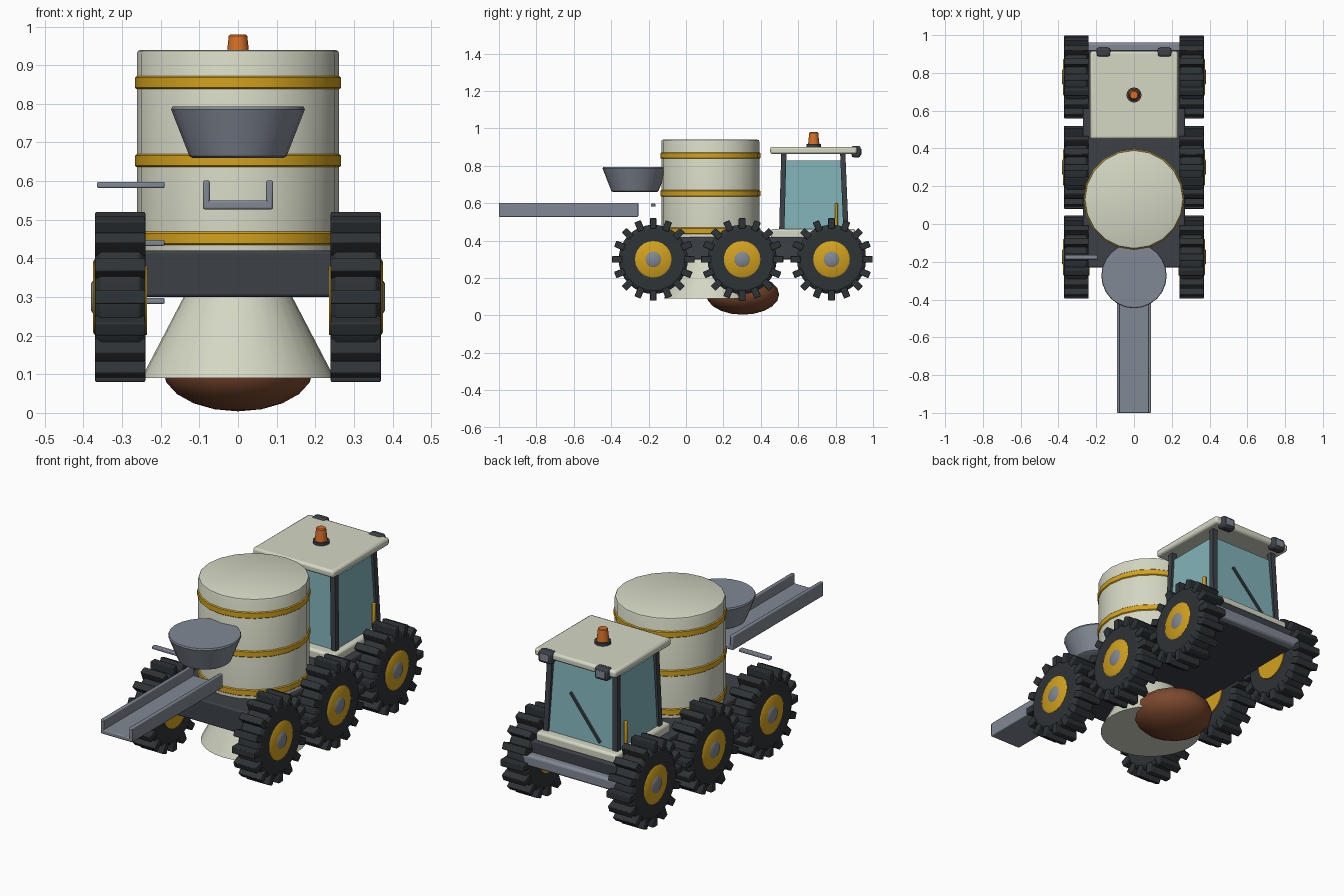
import bpy, bmesh, math
from mathutils import Matrix, Vector

if "Cube" in bpy.data.objects:
    bpy.data.objects.remove(bpy.data.objects["Cube"])


def mat(name, *rgb):
    m = bpy.data.materials.new(name)
    m.diffuse_color = (*rgb, 1)
    m.use_nodes = True
    m.node_tree.nodes["Principled BSDF"].inputs["Base Color"].default_value = m.diffuse_color
    return m


CREAM = mat("cream paint", 0.66, 0.68, 0.55)
YELLOW = mat("yellow paint", 0.65, 0.36, 0.012)
DARK = mat("dark frame", 0.045, 0.053, 0.063)
RUBBER = mat("black rubber", 0.027, 0.033, 0.037)
STEEL = mat("grey steel", 0.22, 0.25, 0.30)
GLASS = mat("blue glass", 0.22, 0.45, 0.49)
BROWN = mat("brown load", 0.20, 0.065, 0.027)
ORANGE = mat("orange lamp", 0.68, 0.16, 0.02)


def finish(bm, name, material, bevel=0.0, angle=35):
    bmesh.ops.recalc_face_normals(bm, faces=bm.faces)
    me = bpy.data.meshes.new(name)
    bm.to_mesh(me)
    bm.free()
    me.materials.append(material)
    ob = bpy.data.objects.new(name, me)
    bpy.context.collection.objects.link(ob)
    if bevel:
        b = ob.modifiers.new("bevel", 'BEVEL')
        b.width, b.segments, b.limit_method = bevel, 2, 'ANGLE'
    bpy.ops.object.select_all(action='DESELECT')
    ob.select_set(True)
    bpy.context.view_layer.objects.active = ob
    bpy.ops.object.shade_smooth_by_angle(angle=math.radians(angle))
    return ob


def add_box(bm, lo, hi, m=Matrix()):
    lo, hi = Vector(lo), Vector(hi)
    s = hi - lo
    bmesh.ops.create_cube(bm, size=1, matrix=m @ Matrix.Translation((lo + hi) / 2) @ Matrix.Diagonal((*s, 1)))


def box(name, material, lo, hi, bevel=0.005):
    bm = bmesh.new()
    add_box(bm, lo, hi)
    return finish(bm, name, material, bevel)


def add_lathe(bm, profile, n, m=Matrix()):
    """Closed solid turned about z from (radius, height) points."""
    rings = [[bm.verts.new(m @ Vector((r * math.cos(t), r * math.sin(t), z)))
              for t in (2 * math.pi * i / n for i in range(n))] for r, z in profile]
    for a, b in zip(rings, rings[1:]):
        for i in range(n):
            j = (i + 1) % n
            bm.faces.new((a[i], a[j], b[j], b[i]))
    bm.faces.new(rings[0])
    bm.faces.new(rings[-1])


def lathe(name, material, profile, n=20, loc=(0, 0, 0), m=Matrix()):
    bm = bmesh.new()
    add_lathe(bm, profile, n, Matrix.Translation(loc) @ m)
    return finish(bm, name, material)


def frustum(name, material, lo, hi):
    """Block between two (x0, x1, y0, y1, z) rectangles."""
    bm = bmesh.new()
    rings = [[bm.verts.new(p) for p in ((a, c, z), (b, c, z), (b, d, z), (a, d, z))]
             for a, b, c, d, z in (lo, hi)]
    for r in rings:
        bm.faces.new(r)
    for i in range(4):
        j = (i + 1) % 4
        bm.faces.new((rings[0][i], rings[0][j], rings[1][j], rings[1][i]))
    return finish(bm, name, material)


# Chassis and bumper
box("chassis", DARK, (-0.27, -0.23, 0.30), (0.27, 0.92, 0.42), 0.008)
box("bumper", STEEL, (-0.27, 0.91, 0.30), (0.27, 0.96, 0.36), 0.012)

# Six wheels: ribbed tyre, yellow rim, steel cap, turned about the x axis
for side, sname in ((1, "right"), (-1, "left")):
    turn = Matrix.Rotation(side * math.pi / 2, 4, 'Y')
    for y, pname in ((-0.175, "front"), (0.30, "middle"), (0.778, "rear")):
        place = Matrix.Translation((0, y, 0.30)) @ turn
        tag = f"{pname}_{sname}"
        bm = bmesh.new()
        add_lathe(bm, [(0.165, 0.24), (0.185, 0.255), (0.185, 0.355), (0.165, 0.37)], 32, place)
        for i in range(16):
            spin = Matrix.Rotation(i * math.pi / 8, 4, 'Z')
            add_box(bm, (0.165, -0.018, 0.24), (0.22, 0.018, 0.37), place @ spin)
        finish(bm, "tyre_" + tag, RUBBER, 0.004)
        lathe("rim_" + tag, YELLOW, [(0.098, 0.235), (0.098, 0.371), (0.09, 0.376)], 24, m=place)
        lathe("hub_cap_" + tag, STEEL, [(0.042, 0.37), (0.042, 0.376), (0.036, 0.38)], 16, m=place)

# Tank with three bands, flared skirt below
C = (0, 0.13, 0)
lathe("tank", CREAM, [(0.262, 0.40), (0.262, 0.93), (0.259, 0.937), (0.252, 0.94)], loc=C)
for k, z in enumerate((0.452, 0.653, 0.855)):
    lathe(f"tank_band_{k}", YELLOW, [(0.262, z - 0.017), (0.267, z - 0.013),
                                     (0.267, z + 0.013), (0.262, z + 0.017)], loc=C)
lathe("skirt", CREAM, [(0.25, 0.09), (0.125, 0.33)], 32, loc=C)

# Rounded load under the chassis
bm = bmesh.new()
bmesh.ops.create_uvsphere(bm, u_segments=16, v_segments=10, radius=1,
                          matrix=Matrix.Translation((0, 0.303, 0.112)) @ Matrix.Diagonal((0.195, 0.195, 0.108, 1)))
finish(bm, "load", BROWN, angle=60)

# Feed bowl and chute at the front
lathe("feed_bowl", STEEL, [(0.118, 0.66), (0.126, 0.665), (0.173, 0.785), (0.17, 0.793)], 24, loc=(0, -0.273, 0))
box("chute_floor", STEEL, (-0.085, -1, 0.527), (0.085, -0.255, 0.55))
for s in (-1, 1):
    box("chute_wall", STEEL, (s * 0.082 - 0.009, -1, 0.527), (s * 0.082 + 0.009, -0.255, 0.602))

# Ladder rungs on the left
for k, z in enumerate((0.29, 0.44, 0.59)):
    box(f"rung_{k}", STEEL, (-0.365, -0.187, z - 0.008), (-0.19, -0.163, z + 0.008), 0.004)

# Cab: base, glass, pillars, roof
box("cab_base", CREAM, (-0.232, 0.455, 0.41), (0.232, 0.905, 0.463), 0.012)
frustum("cab_glass", GLASS, (-0.203, 0.203, 0.507, 0.86, 0.46), (-0.188, 0.188, 0.522, 0.835, 0.828))
for s in (-1, 1):
    for name, yb, yt in (("back", 0.512, 0.523), ("front", 0.855, 0.838)):
        xb, xt, h = s * 0.2, s * 0.187, 0.014
        frustum(f"pillar_{name}", DARK, (xb - h, xb + h, yb - h, yb + h, 0.455),
                (xt - h, xt + h, yt - h, yt + h, 0.87))
    box("grab_handle", YELLOW, (s * 0.218 - 0.008, 0.797, 0.455), (s * 0.218 + 0.008, 0.813, 0.60), 0.004)
    # Roof lights
    box("roof_light", DARK, (s * 0.162 - 0.038, 0.885, 0.845), (s * 0.162 + 0.038, 0.934, 0.907), 0.012)
    box("roof_light_lens", STEEL, (s * 0.162 - 0.025, 0.93, 0.858), (s * 0.162 + 0.025, 0.937, 0.894), 0.003)
box("roof", CREAM, (-0.233, 0.45, 0.863), (0.233, 0.915, 0.902), 0.012)

# Wiper on the windscreen
bm = bmesh.new()
a, b = Vector((0.07, 0.85, 0.69)), Vector((-0.11, 0.863, 0.48))
add_box(bm, (-0.005, -0.006, 0), (0.005, 0.006, (b - a).length),
        Matrix.Translation(a) @ (b - a).to_track_quat('Z', 'Y').to_matrix().to_4x4())
finish(bm, "wiper", DARK)

# Beacon
lathe("beacon_base", DARK, [(0.04, 0.895), (0.04, 0.916)], 16, loc=(0, 0.683, 0))
lathe("beacon", ORANGE, [(0.031, 0.91), (0.024, 0.976), (0.02, 0.98)], 16, loc=(0, 0.683, 0))
